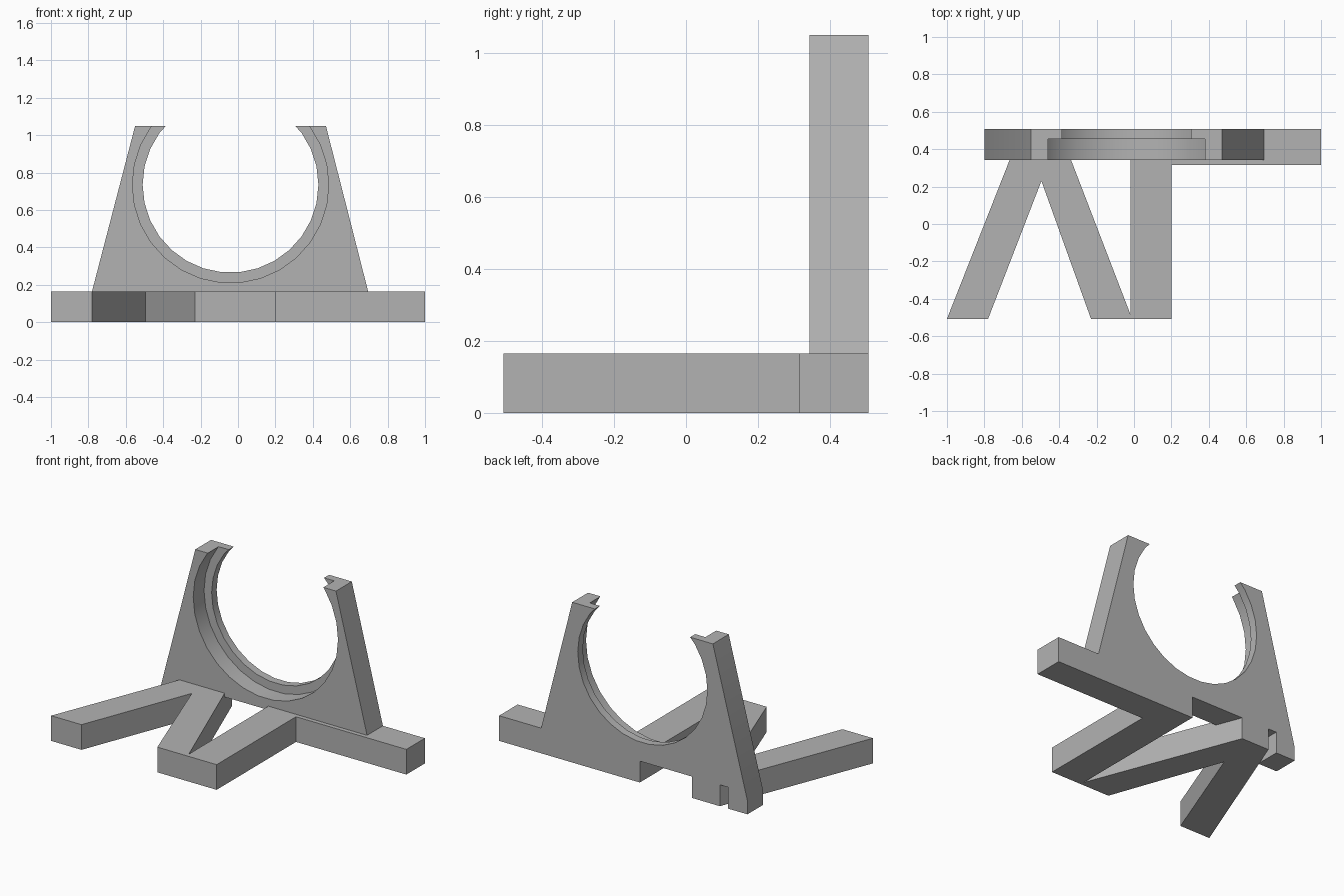
import bpy
import bmesh
import math
from mathutils import Matrix, Vector

default = bpy.data.objects.get("Cube")
if default:
    bpy.data.objects.remove(default, do_unlink=True)

HEIGHT = 0.165        # thickness of the floor pieces
BACK = 0.507          # rear plane shared by every piece
FRONT = 0.343         # front plane of the upright
STEP = 0.455          # depth of the counterbore

grey = bpy.data.materials.new("plain grey")
grey.use_nodes = True
colour = (0.45, 0.45, 0.45, 1)
grey.diffuse_color = colour
grey.node_tree.nodes["Principled BSDF"].inputs["Base Color"].default_value = colour


def prism(name, points, push):
    """Extrude a closed outline along the push vector."""
    bm = bmesh.new()
    face = bm.faces.new([bm.verts.new(p) for p in points])
    extruded = bmesh.ops.extrude_face_region(bm, geom=[face])["geom"]
    moved = [g for g in extruded if isinstance(g, bmesh.types.BMVert)]
    bmesh.ops.translate(bm, verts=moved, vec=Vector(push))
    bmesh.ops.recalc_face_normals(bm, faces=bm.faces)
    mesh = bpy.data.meshes.new(name)
    bm.to_mesh(mesh)
    bm.free()
    mesh.materials.append(grey)
    obj = bpy.data.objects.new(name, mesh)
    bpy.context.collection.objects.link(obj)
    return obj


def floor_piece(name, outline):
    return prism(name, [(x, y, 0) for x, y in outline], (0, 0, HEIGHT))


def bore(name, radius, y0, y1, sides=30):
    """Round cutter along y, with a flat at the bottom."""
    ring = []
    for i in range(sides):
        a = 2 * math.pi * i / sides
        ring.append((-0.04 + radius * math.cos(a), y0, 0.735 + radius * math.sin(a)))
    return prism(name, ring, (0, y1 - y0, 0))


def combine(target, other, operation):
    mod = target.modifiers.new(operation.lower(), "BOOLEAN")
    mod.operation = operation
    mod.solver = "EXACT"
    mod.object = other
    bpy.ops.object.select_all(action="DESELECT")
    bpy.context.view_layer.objects.active = target
    target.select_set(True)
    bpy.ops.object.modifier_apply(modifier=mod.name)
    bpy.data.objects.remove(other, do_unlink=True)


# Upright cradle with sloping sides and a small foot at one end
outline = [(-0.80, 0), (-0.66, 0), (-0.66, 0.14), (0.702, 0.14),
           (0.47, 1.05), (-0.55, 1.05), (-0.80, 0.09)]
bracket = prism("cradle_stand", [(x, FRONT, z) for x, z in outline],
                (0, BACK - FRONT, 0))

# Stepped round opening
combine(bracket, bore("through_bore", 0.47, 0.2, 0.7), "DIFFERENCE")
combine(bracket, bore("counterbore", 0.525, 0.2, STEP), "DIFFERENCE")

# Splayed pair of legs
legs = floor_piece("splayed_legs", [
    (-1, -BACK), (-0.78, -BACK), (-0.495, 0.23), (-0.23, -BACK),
    (-0.01, -BACK), (-0.40, BACK), (-0.60, BACK)])

# Straight leg with the rear side bar
bar = floor_piece("straight_leg_and_bar", [
    (-0.02, -BACK), (0.20, -BACK), (0.20, 0.315), (1, 0.315),
    (1, BACK), (-0.02, BACK)])

combine(bracket, legs, "UNION")
combine(bracket, bar, "UNION")

# Smooth bore, crisp edges elsewhere
bracket.select_set(True)
bpy.context.view_layer.objects.active = bracket
bpy.ops.object.shade_smooth_by_angle(angle=math.radians(25))
